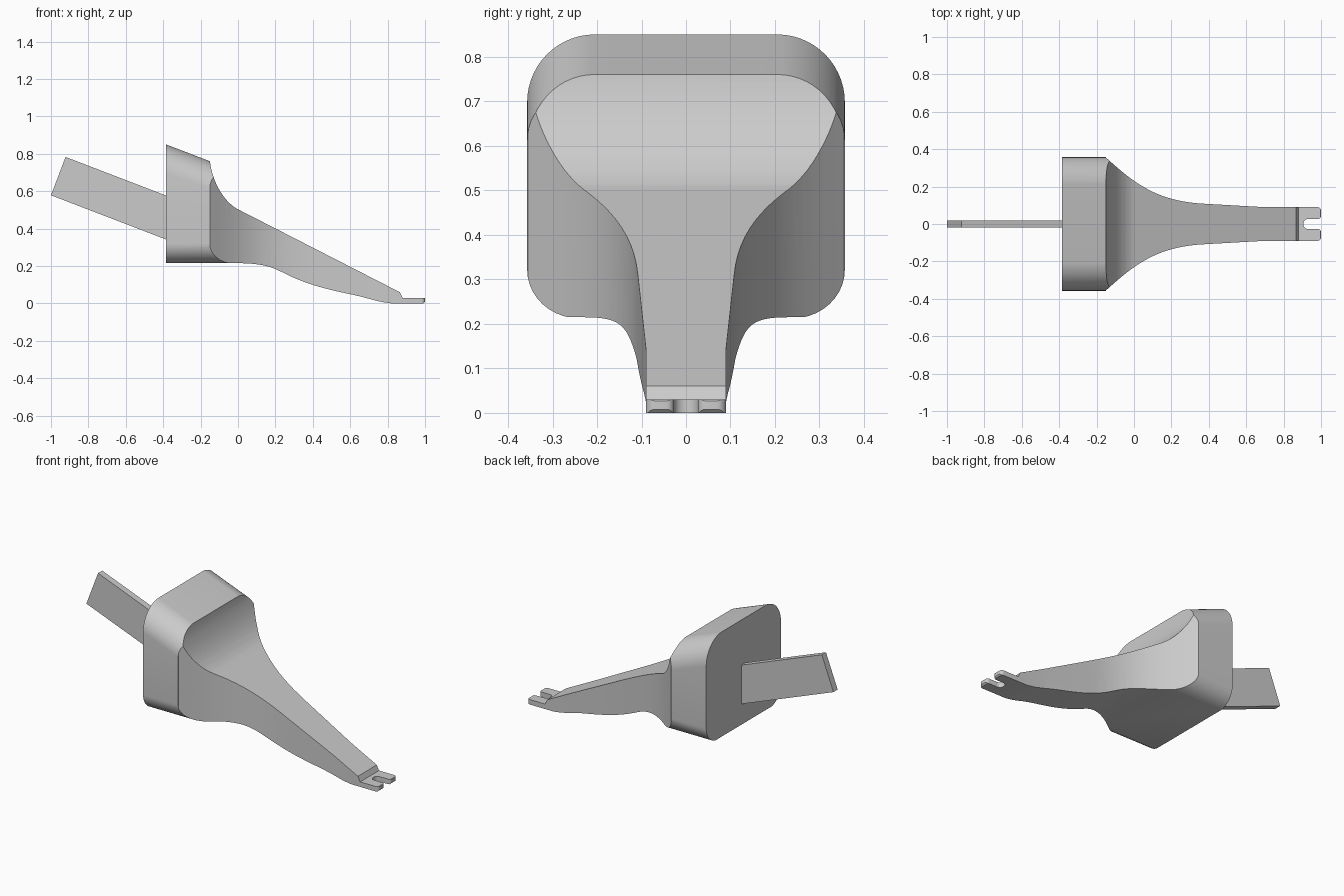
import bpy, bmesh, math

if "Cube" in bpy.data.objects:
    bpy.data.objects.remove(bpy.data.objects["Cube"])


def curve(a, b, c, d, n=16):
    """Points along a cubic curve, including both ends."""
    out = []
    for i in range(n + 1):
        t = i / n
        s = 1 - t
        out.append(tuple(s**3 * p + 3 * s * s * t * q + 3 * s * t * t * r + t**3 * w
                         for p, q, r, w in zip(a, b, c, d)))
    return out


def arc(cx, cy, rx, ry, a0, a1, n=10):
    return [(cx + rx * math.cos(math.radians(a0 + (a1 - a0) * i / n)),
             cy + ry * math.sin(math.radians(a0 + (a1 - a0) * i / n))) for i in range(n + 1)]


def mirrored(half):
    """Close a half outline by reflecting its first coordinate."""
    return half + [(-u, v) for u, v in reversed(half) if abs(u) > 1e-6]


def prism(name, start, end):
    """Solid joining two matching outlines."""
    bm = bmesh.new()
    a = [bm.verts.new(p) for p in start]
    b = [bm.verts.new(p) for p in end]
    bm.faces.new(a)
    bm.faces.new(b[::-1])
    n = len(a)
    for i in range(n):
        j = (i + 1) % n
        bm.faces.new((a[j], a[i], b[i], b[j]))
    bmesh.ops.recalc_face_normals(bm, faces=bm.faces)
    mesh = bpy.data.meshes.new(name)
    bm.to_mesh(mesh)
    bm.free()
    obj = bpy.data.objects.new(name, mesh)
    bpy.context.collection.objects.link(obj)
    return obj


def along_y(name, pts, w):
    return prism(name, [(x, -w, z) for x, z in pts], [(x, w, z) for x, z in pts])


def along_x(name, pts, x0, x1, slope=0.0):
    """Sweep a (y, z) outline in x, dropping by slope."""
    return prism(name, *[[(x, y, z - slope * (x + 0.385)) for y, z in pts] for x in (x0, x1)])


# Side profile: head, concave neck, sloped arm, thin tip, curved underside
side = [(-0.385, 0.217), (-0.385, 0.85)]
side += curve((-0.15, 0.76), (-0.14, 0.66), (-0.08, 0.545), (0, 0.503))
side += [(0.865, 0.06), (0.88, 0.03), (0.997, 0.03), (1, 0.027), (1, 0.008), (0.992, 0)]
side += [(0.82, 0.0)]
side += curve((0.80, 0.003), (0.75, 0.008), (0.72, 0.022), (0.62, 0.045), 8)
side += curve((0.62, 0.045), (0.45, 0.08), (0.36, 0.105), (0.25, 0.16))[1:]
side += curve((0.25, 0.16), (0.19, 0.19), (0.14, 0.215), (0, 0.215))[1:]
body = along_y("handle_body", side, 0.5)

# Plan profile (half width, x): block, flared neck, forked tip with rounded slot
half = [(0.4, -0.6), (0.4, -0.15)]
half += [(w, x) for x, w in curve((-0.15, 0.355), (0, 0.22), (0.12, 0.12), (0.38, 0.108))]
half += [(0.09, 0.7)] + arc(0.07, 0.98, 0.02, 0.02, 0, 90, 6)
half += arc(0.043, 0.984, 0.016, 0.016, 90, 180, 5)
half += arc(0, 0.93, 0.027, 0.025, 0, -90, 8)
plan = [(x, y) for y, x in mirrored(half)]
plan_cut = prism("plan_cutter", [(x, y, -0.5) for x, y in plan], [(x, y, 1.5) for x, y in plan])

# Upper rounded corners follow the sloping top; lower ones run straight
top_half = [(0.357, -1.0)] + arc(0.205, 0.698, 0.152, 0.1525, 0, 90, 14)
top_cut = along_x("top_cutter", mirrored(top_half), -0.5, 1.1, 0.383)
low_half = [(0.24, -0.4)] + arc(0.24, 0.3225, 0.1171, 0.11, -90, 0) + [(0.3571, 1.2)]
low_cut = along_x("low_cutter", mirrored(low_half), -0.55, 1.15)

bpy.context.view_layer.objects.active = body
for cutter in (top_cut, low_cut, plan_cut):
    mod = body.modifiers.new("trim", "BOOLEAN")
    mod.operation = "INTERSECT"
    mod.solver = "EXACT"
    mod.object = cutter
    bpy.ops.object.modifier_apply(modifier=mod.name)
    bpy.data.objects.remove(cutter)

bpy.ops.object.select_all(action="DESELECT")
body.select_set(True)
bpy.ops.object.shade_smooth_by_angle(angle=math.radians(25))

# Flat blade rising out of the back of the head
along_y("blade", [(-1, 0.578), (-0.922, 0.783), (-0.375, 0.573), (-0.375, 0.338)], 0.02)
